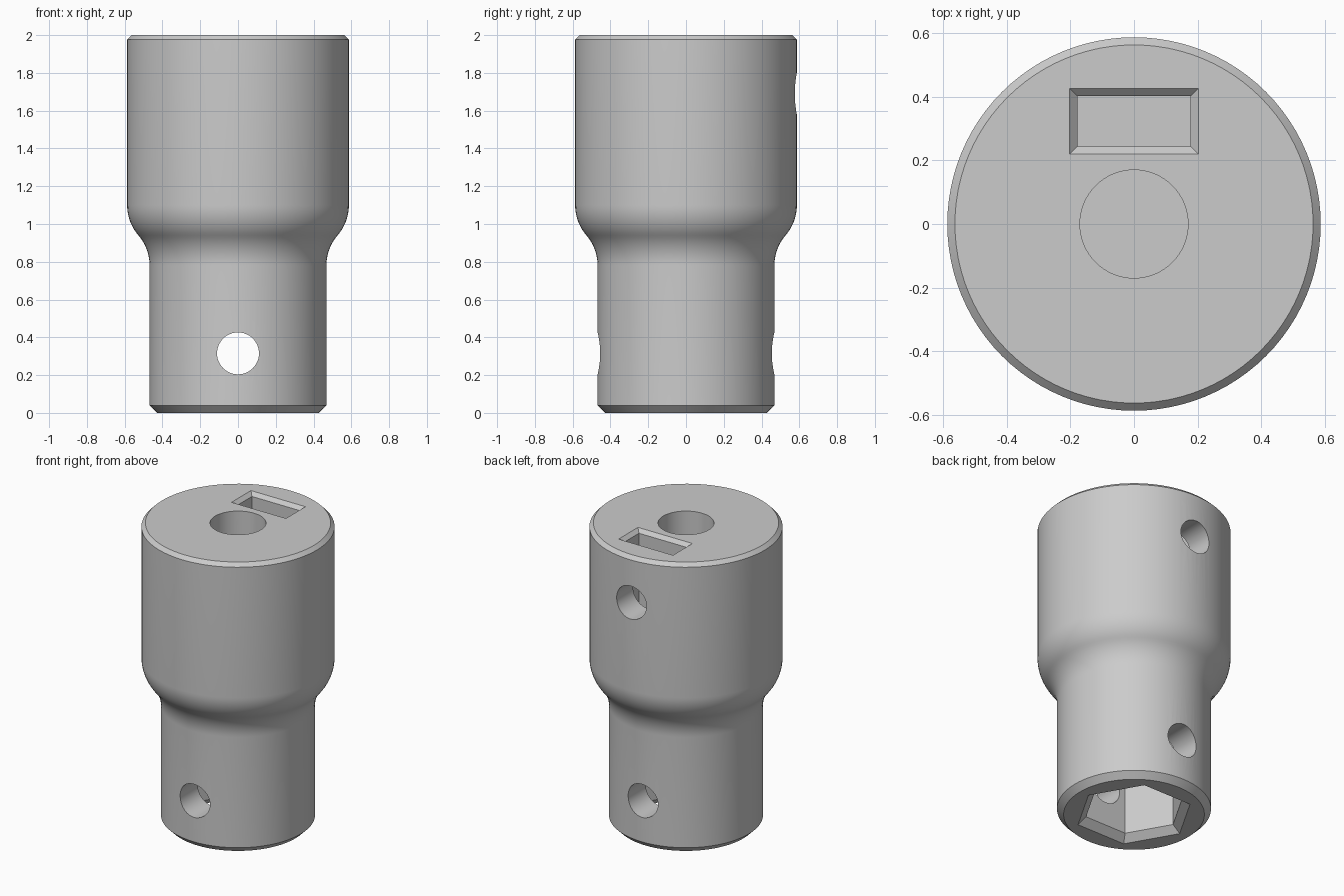
import bpy, bmesh, math
from mathutils import Matrix, Vector

if "Cube" in bpy.data.objects:
    bpy.data.objects.remove(bpy.data.objects["Cube"], do_unlink=True)

grey = bpy.data.materials.new("plain grey")
grey.use_nodes = True
colour = (0.6, 0.6, 0.6, 1)
grey.diffuse_color = colour
grey.node_tree.nodes["Principled BSDF"].inputs["Base Color"].default_value = colour


def ngon(radius, sides):
    return [(radius * math.cos(i * math.tau / sides), radius * math.sin(i * math.tau / sides))
            for i in range(sides)]


def rect(hx, hy):
    return [(hx, hy), (-hx, hy), (-hx, -hy), (hx, -hy)]


def loft(name, sections, matrix=Matrix()):
    """Closed solid through stacked outlines, given as (z, outline) from low to high."""
    bm = bmesh.new()
    rings = [[bm.verts.new((x, y, z)) for x, y in outline] for z, outline in sections]
    for a, b in zip(rings, rings[1:]):
        for i in range(len(a)):
            j = (i + 1) % len(a)
            bm.faces.new((a[i], a[j], b[j], b[i]))
    bm.faces.new(rings[0][::-1])
    bm.faces.new(rings[-1])
    bm.transform(matrix)
    mesh = bpy.data.meshes.new(name)
    bm.to_mesh(mesh)
    bm.free()
    mesh.materials.append(grey)
    obj = bpy.data.objects.new(name, mesh)
    bpy.context.collection.objects.link(obj)
    return obj


# Body: narrow lower sleeve, S-shaped shoulder from two arcs, wide upper sleeve
small, large, low, high = 0.468, 0.587, 0.78, 1.1
half_r, half_z = (large - small) / 2, (high - low) / 2
theta = 2 * math.atan(half_r / half_z)
arc = half_z / math.sin(theta)
steps = 10
angles = [theta * i / steps for i in range(steps + 1)]
profile = [(0, small - 0.04), (0.04, small)]
profile += [(low + arc * math.sin(a), small + arc * (1 - math.cos(a))) for a in angles]
profile += [(high - arc * math.sin(a), large - arc * (1 - math.cos(a))) for a in angles[-2::-1]]
profile += [(1.976, large), (2, large - 0.024)]
body = loft("coupling_body", [(z, ngon(r, 96)) for z, r in profile])

# Cutters
bore = loft("shaft_bore", [(1.1, ngon(0.17, 64)), (2.1, ngon(0.17, 64))])

flare, hex_r = 0.045, 0.31
grow = flare * 2 / math.sqrt(3)
socket = loft("hex_socket", [(-flare, ngon(hex_r + 2 * grow, 6)),
                             (flare, ngon(hex_r, 6)), (0.8, ngon(hex_r, 6))])

edge = 0.024
slot = loft("nut_slot", [(1.49, rect(0.178, 0.079)), (2 - edge, rect(0.178, 0.079)),
                         (2 + edge, rect(0.178 + 2 * edge, 0.079 + 2 * edge))],
            Matrix.Translation((0, 0.323, 0)))


def cross_hole(name, z, y0, y1):
    turn = Matrix.Translation((0, 0, z)) @ Matrix.Rotation(-math.pi / 2, 4, "X")
    return loft(name, [(y0, ngon(0.111, 48)), (y1, ngon(0.111, 48))], turn)


pin_hole = cross_hole("pin_hole", 0.315, -0.7, 0.7)
screw_hole = cross_hole("screw_hole", 1.69, 0.01, 0.7)

# Cut everything out of the body
cutters = [bore, socket, slot, pin_hole, screw_hole]
for cutter in cutters:
    cutter.hide_render = True
    mod = body.modifiers.new(cutter.name, "BOOLEAN")
    mod.operation = "DIFFERENCE"
    mod.solver = "EXACT"
    mod.object = cutter

bpy.ops.object.select_all(action="DESELECT")
bpy.context.view_layer.objects.active = body
body.select_set(True)
for cutter in cutters:
    bpy.ops.object.modifier_apply(modifier=cutter.name)
for cutter in cutters:
    bpy.data.objects.remove(cutter, do_unlink=True)

bpy.ops.object.shade_smooth_by_angle(angle=math.radians(30))
